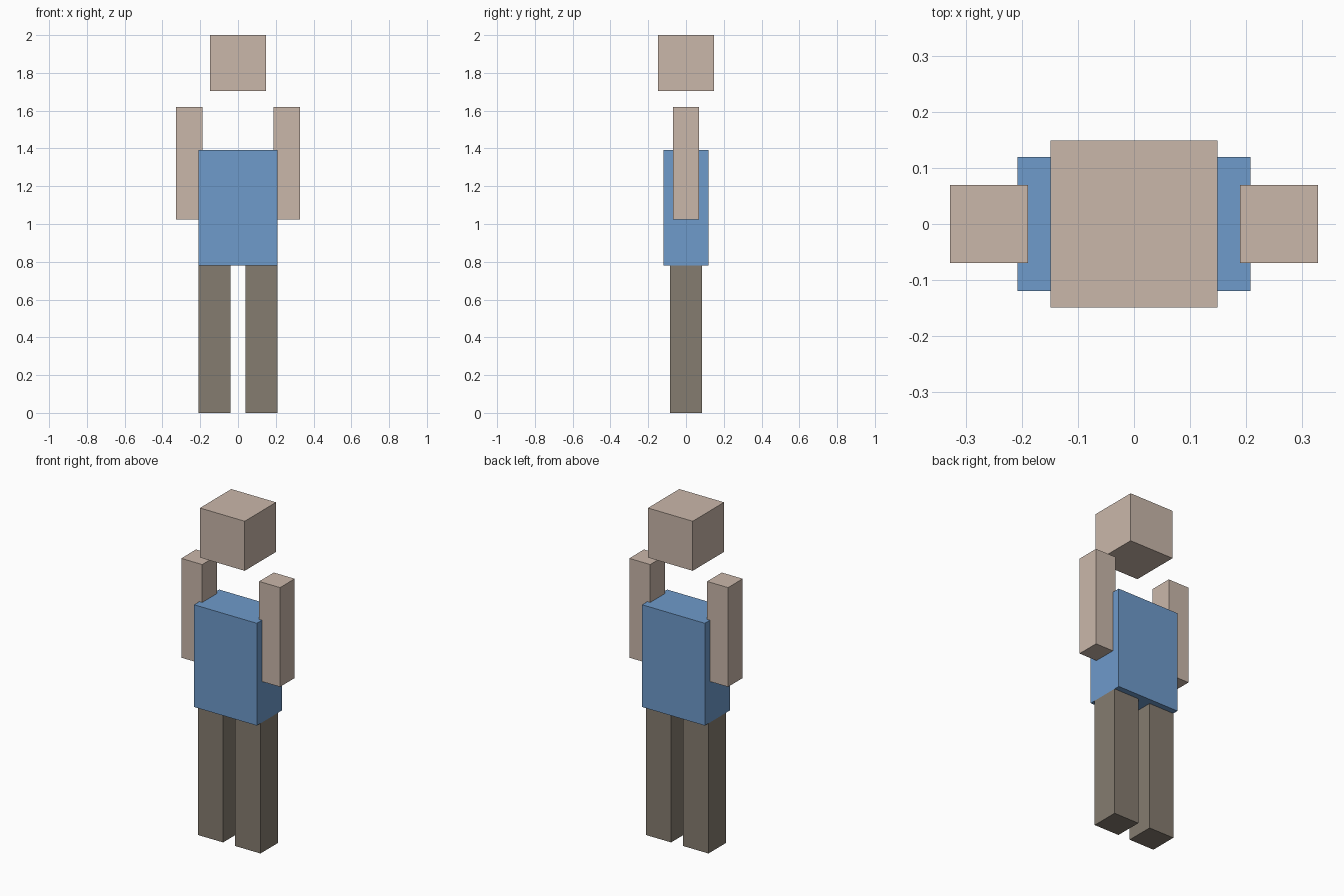
import bpy

cube = bpy.data.objects.get("Cube")
if cube:
    bpy.data.objects.remove(cube, do_unlink=True)


def material(name, rgb):
    mat = bpy.data.materials.new(name)
    mat.use_nodes = True
    colour = (*rgb, 1.0)
    mat.diffuse_color = colour
    mat.node_tree.nodes["Principled BSDF"].inputs["Base Color"].default_value = colour
    return mat


def box(name, x, width, depth, bottom, top, mat):
    """Upright box centred on y = 0."""
    bpy.ops.mesh.primitive_cube_add(size=1, location=(x, 0, (bottom + top) / 2))
    obj = bpy.context.object
    obj.name = name
    obj.scale = (width, depth, top - bottom)
    bpy.ops.object.transform_apply(location=False, rotation=False, scale=True)
    obj.data.materials.append(mat)
    return obj


skin = material("skin", (0.59, 0.475, 0.402))
shirt = material("blue shirt", (0.157, 0.325, 0.597))
trousers = material("grey brown trousers", (0.235, 0.202, 0.162))

# Head floats above the torso
box("head", 0, 0.297, 0.297, 1.703, 2.0, skin)
box("torso", 0, 0.416, 0.238, 0.78, 1.393, shirt)

# Paired limbs
for side, sign in (("left", 1), ("right", -1)):
    box(side + "_arm", sign * 0.258, 0.139, 0.139, 1.025, 1.62, skin)
    box(side + "_leg", sign * 0.124, 0.168, 0.168, 0.0, 0.78, trousers)
